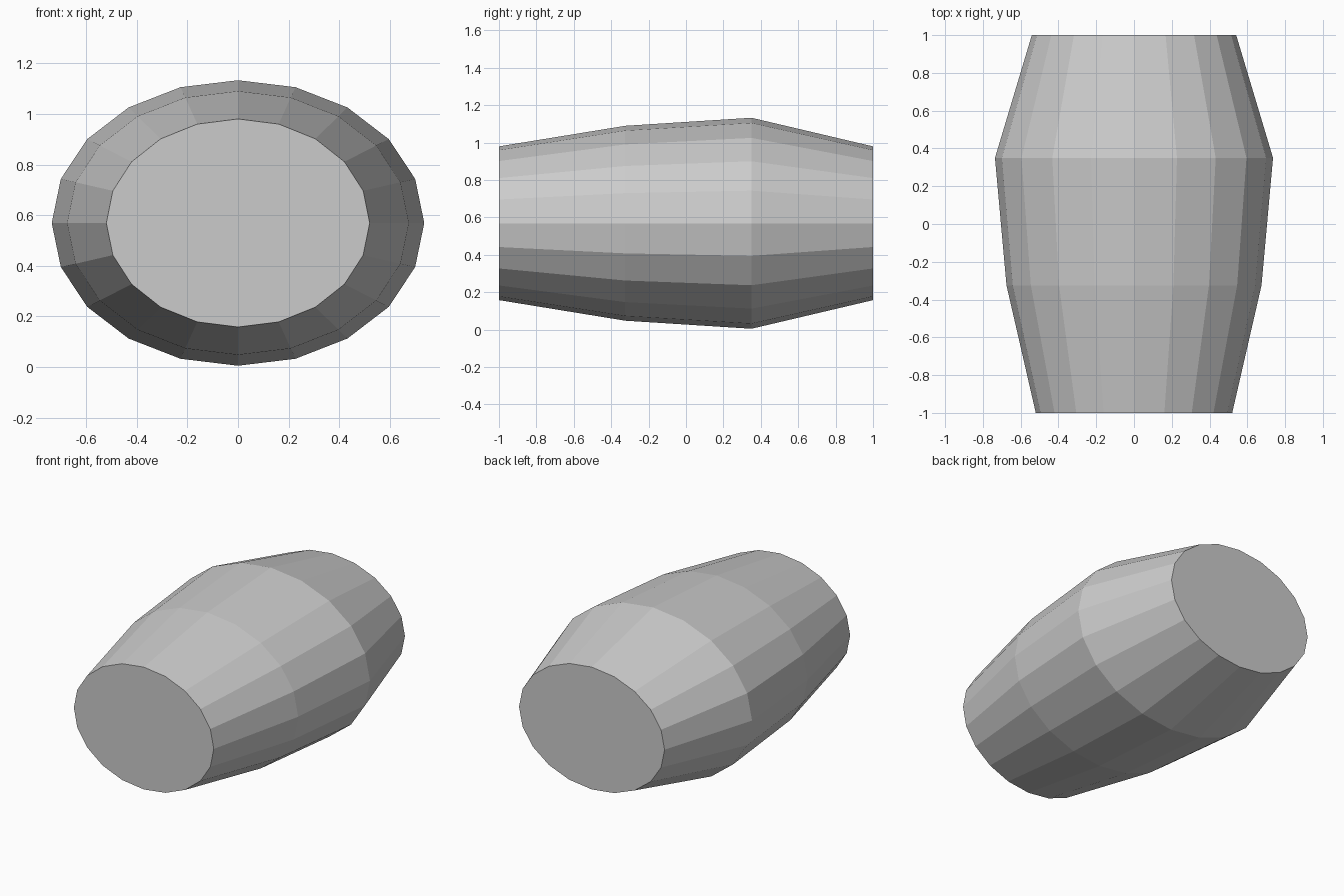
import bpy, bmesh
from math import sin, cos, pi

if "Cube" in bpy.data.objects:
    bpy.data.objects.remove(bpy.data.objects["Cube"])

SIDES = 20
CENTER_Z = 0.569
# Barrel profile: position along y, half width, half height
RINGS = [(-1.0, 0.52, 0.411), (-0.325, 0.675, 0.521),
         (0.35, 0.736, 0.564), (1.0, 0.541, 0.411)]

bm = bmesh.new()
rings = []
for y, rx, rz in RINGS:
    rings.append([bm.verts.new((rx * sin(2 * pi * i / SIDES), y,
                                CENTER_Z + rz * cos(2 * pi * i / SIDES)))
                  for i in range(SIDES)])

# Staves between neighbouring rings
for a, b in zip(rings, rings[1:]):
    for i in range(SIDES):
        j = (i + 1) % SIDES
        bm.faces.new((a[i], a[j], b[j], b[i]))

# Flat end caps
bm.faces.new(rings[0])
bm.faces.new(rings[-1])
bmesh.ops.recalc_face_normals(bm, faces=bm.faces[:])

mesh = bpy.data.meshes.new("barrel")
bm.to_mesh(mesh)
bm.free()
bpy.context.collection.objects.link(bpy.data.objects.new("barrel", mesh))
